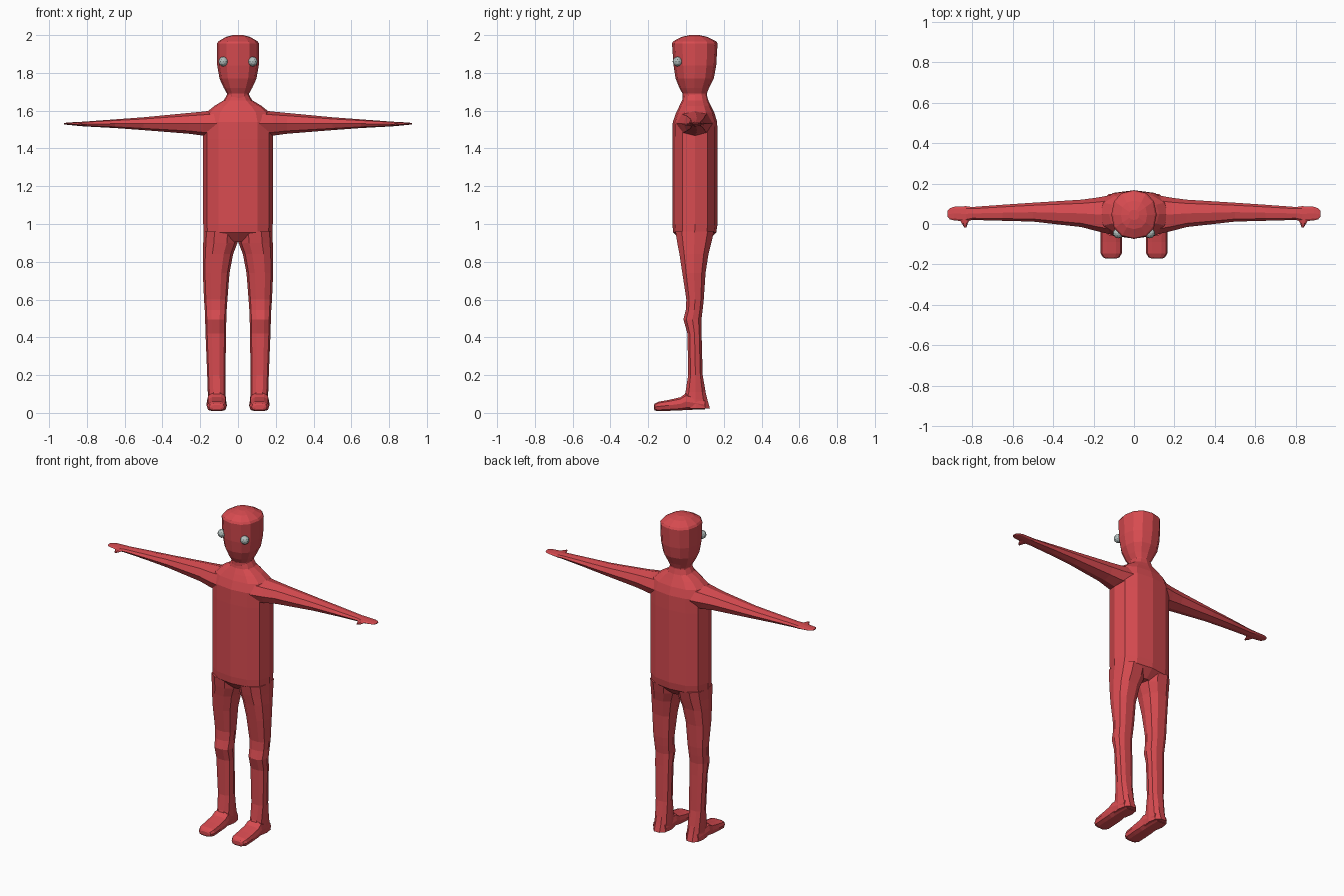
import bpy, bmesh, math
from mathutils import Vector


def material(name, rgb):
    m = bpy.data.materials.new(name)
    m.diffuse_color = (*rgb, 1)
    return m


RED = material("soft red", (0.68, 0.07, 0.08))
GREY = material("pale grey", (0.45, 0.52, 0.51))


def finish(name, bm, mat, mirror):
    bmesh.ops.recalc_face_normals(bm, faces=bm.faces)
    me = bpy.data.meshes.new(name)
    bm.to_mesh(me)
    bm.free()
    me.materials.append(mat)
    ob = bpy.data.objects.new(name, me)
    bpy.context.collection.objects.link(ob)
    if mirror:
        mod = ob.modifiers.new("Mirror", "MIRROR")
        mod.use_axis[0] = True
        mod.use_mirror_merge = False
    return ob


def loft(name, axis, sections, sides=12, power=2.4, mirror=False, mat=RED):
    """Rounded sections (position, u min, u max, v min, v max) skinned along an axis."""
    bm = bmesh.new()
    rings = []
    for p, u0, u1, v0, v1 in sections:
        ring = []
        for i in range(sides):
            a = 2 * math.pi * i / sides
            c, s = math.cos(a), math.sin(a)
            u = (u0 + u1) / 2 + (u1 - u0) / 2 * math.copysign(abs(c) ** (2 / power), c)
            v = (v0 + v1) / 2 + (v1 - v0) / 2 * math.copysign(abs(s) ** (2 / power), s)
            co = {"X": (p, u, v), "Y": (u, p, v), "Z": (u, v, p)}[axis]
            ring.append(bm.verts.new(Vector(co)))
        rings.append(ring)
    for r, q in zip(rings, rings[1:]):
        for i in range(sides):
            j = (i + 1) % sides
            bm.faces.new((r[i], r[j], q[j], q[i]))
    bm.faces.new(rings[0])
    bm.faces.new(rings[-1])
    return finish(name, bm, mat, mirror)


# Torso with sloped shoulders
loft("torso", "Z", [
    (0.905, -0.15, 0.15, -0.02, 0.11),
    (0.955, -0.183, 0.183, -0.068, 0.16),
    (1.00, -0.184, 0.184, -0.072, 0.167),
    (1.45, -0.184, 0.184, -0.072, 0.167),
    (1.54, -0.184, 0.184, -0.07, 0.165),
    (1.59, -0.168, 0.168, -0.052, 0.15),
    (1.625, -0.125, 0.125, -0.035, 0.132),
    (1.655, -0.075, 0.075, -0.02, 0.118),
    (1.685, -0.058, 0.058, -0.015, 0.11),
])

# Neck and head, with a low crown
loft("head", "Z", [
    (1.66, -0.06, 0.06, -0.018, 0.112),
    (1.69, -0.058, 0.058, -0.018, 0.11),
    (1.72, -0.075, 0.075, -0.035, 0.122),
    (1.77, -0.098, 0.098, -0.055, 0.147),
    (1.84, -0.11, 0.11, -0.066, 0.16),
    (1.955, -0.112, 0.112, -0.074, 0.167),
    (1.967, -0.104, 0.104, -0.068, 0.16),
    (1.99, -0.065, 0.065, -0.025, 0.115),
    (2.0, -0.025, 0.025, 0.02, 0.07),
], power=2.3)

# Arms
loft("arm", "X", [
    (0.10, -0.055, 0.145, 1.46, 1.605),
    (0.185, -0.035, 0.13, 1.468, 1.595),
    (0.26, -0.015, 0.12, 1.478, 1.588),
    (0.50, 0.012, 0.105, 1.497, 1.565),
    (0.65, 0.016, 0.095, 1.508, 1.554),
    (0.80, 0.02, 0.084, 1.516, 1.543),
    (0.83, 0.012, 0.088, 1.518, 1.541),
    (0.89, 0.018, 0.085, 1.524, 1.538),
    (0.91, 0.023, 0.077, 1.526, 1.536),
    (0.922, 0.037, 0.064, 1.528, 1.534),
], sides=8, power=2.2, mirror=True)

# Thumbs
loft("thumb", "Y", [
    (0.04, 0.80, 0.87, 1.52, 1.54),
    (0.005, 0.82, 0.852, 1.52, 1.536),
    (-0.018, 0.828, 0.838, 1.524, 1.532),
], sides=6, power=2, mirror=True)

# Legs, with knees and ankles
loft("leg", "Z", [
    (0.96, -0.004, 0.182, -0.06, 0.152),
    (0.90, 0.003, 0.184, -0.05, 0.138),
    (0.84, 0.026, 0.186, -0.038, 0.122),
    (0.74, 0.045, 0.186, -0.022, 0.106),
    (0.60, 0.056, 0.18, 0.0, 0.096),
    (0.545, 0.06, 0.176, -0.003, 0.09),
    (0.495, 0.062, 0.174, -0.016, 0.084),
    (0.42, 0.063, 0.172, 0.006, 0.084),
    (0.20, 0.067, 0.163, 0.01, 0.09),
    (0.11, 0.066, 0.16, -0.005, 0.106),
    (0.07, 0.064, 0.16, -0.018, 0.116),
    (0.022, 0.063, 0.162, -0.02, 0.13),
], sides=10, mirror=True)

# Feet
loft("foot", "Y", [
    (0.10, 0.068, 0.158, 0.018, 0.07),
    (0.0, 0.062, 0.165, 0.014, 0.105),
    (-0.03, 0.06, 0.166, 0.012, 0.084),
    (-0.09, 0.059, 0.166, 0.01, 0.07),
    (-0.145, 0.06, 0.165, 0.008, 0.06),
    (-0.165, 0.072, 0.153, 0.012, 0.05),
    (-0.17, 0.085, 0.14, 0.02, 0.042),
], sides=10, power=3, mirror=True)

# Eyes
bm = bmesh.new()
bmesh.ops.create_icosphere(bm, subdivisions=2, radius=0.026)
bmesh.ops.translate(bm, verts=bm.verts, vec=(0.078, -0.045, 1.86))
finish("eye", bm, GREY, True)
